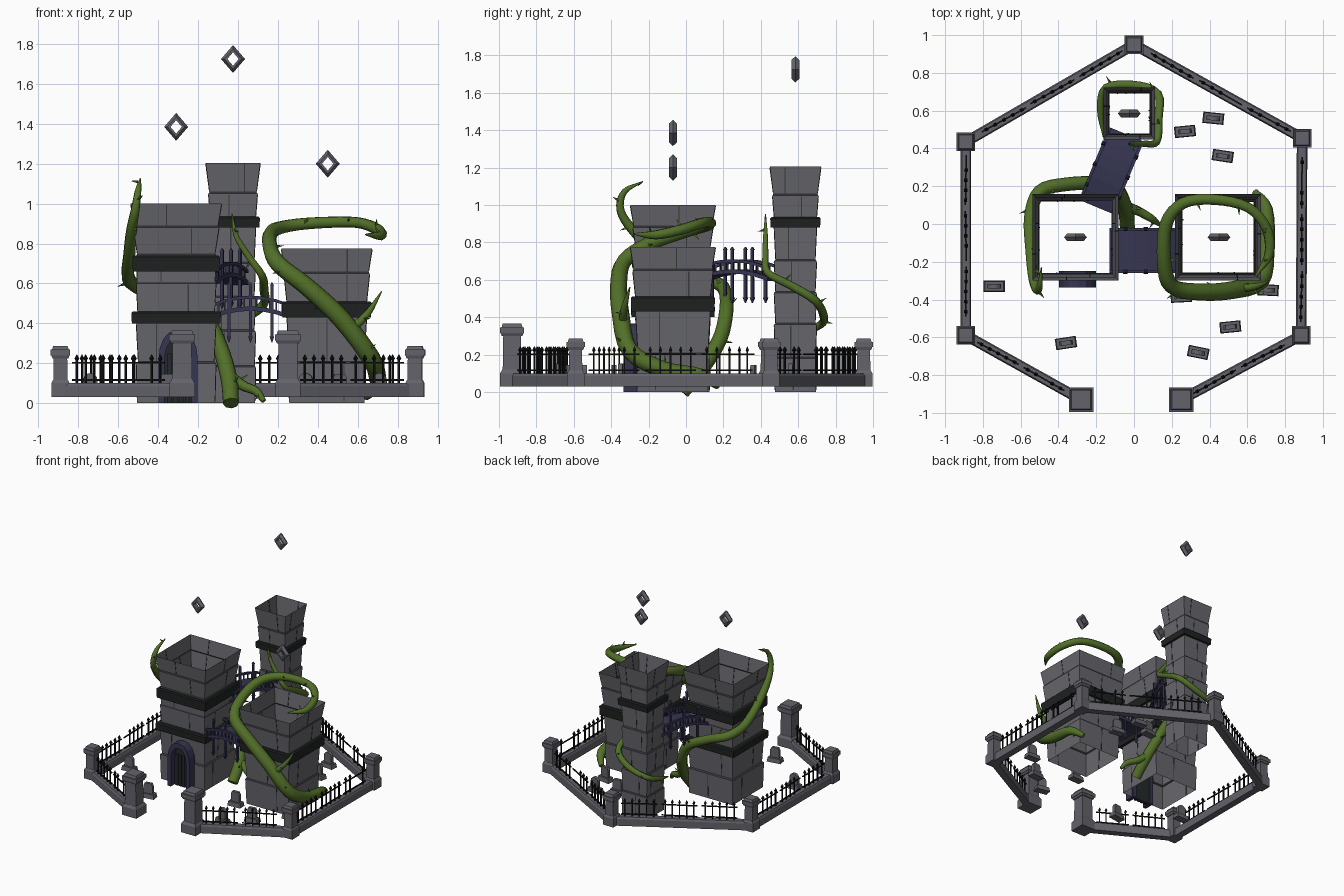
import bpy, bmesh, math, random
from mathutils import Vector, Matrix

if "Cube" in bpy.data.objects:
    bpy.data.objects.remove(bpy.data.objects["Cube"])
random.seed(4)


def material(name, rgb):
    m = bpy.data.materials.new(name)
    m.diffuse_color = (*rgb, 1)
    m.use_nodes = True
    m.node_tree.nodes["Principled BSDF"].inputs["Base Color"].default_value = m.diffuse_color
    return m


STONE = material("tower stone", (0.135, 0.135, 0.152))
WALL = material("wall stone", (0.125, 0.123, 0.145))
JOINT = material("dark joint", (0.045, 0.045, 0.052))
BAND = material("black band", (0.014, 0.016, 0.016))
NAVY = material("navy wood", (0.036, 0.035, 0.082))
IRON = material("iron", (0.007, 0.007, 0.008))
VINE = material("vine green", (0.085, 0.16, 0.022))
DOOR = material("door", (0.018, 0.022, 0.024))


def finish(bm, name, *mats, smooth=False):
    bmesh.ops.recalc_face_normals(bm, faces=bm.faces)
    me = bpy.data.meshes.new(name)
    for f in bm.faces:
        f.smooth = smooth
    bm.to_mesh(me)
    bm.free()
    for m in mats:
        me.materials.append(m)
    ob = bpy.data.objects.new(name, me)
    bpy.context.collection.objects.link(ob)
    return ob


def hexa(bm, low, high, mi=0):
    """Box-like solid from two matching loops."""
    a = [bm.verts.new(p) for p in low]
    b = [bm.verts.new(p) for p in high]
    n = len(a)
    fs = [bm.faces.new(a[::-1]), bm.faces.new(b)]
    fs += [bm.faces.new((a[i], a[(i + 1) % n], b[(i + 1) % n], b[i])) for i in range(n)]
    for f in fs:
        f.material_index = mi


def frustum(bm, x, y, z0, z1, h0, h1=None, rot=0):
    R = Matrix.Rotation(rot, 3, 'Z')
    def loop(h, z):
        return [R @ Vector((sx * h[0], sy * h[1], 0)) + Vector((x, y, z))
                for sx, sy in ((-1, -1), (1, -1), (1, 1), (-1, 1))]
    hexa(bm, loop(h0, z0), loop(h1 or h0, z1))


def square_sweep(bm, cx, cy, prof, closed=False, mat=lambda i: 0):
    rings = [[bm.verts.new((cx + sx * h, cy + sy * h, z))
              for sx, sy in ((-1, -1), (1, -1), (1, 1), (-1, 1))] for h, z in prof]
    for i in range(len(rings) - (0 if closed else 1)):
        a, b = rings[i], rings[(i + 1) % len(rings)]
        for k in range(4):
            f = bm.faces.new((a[k], a[(k + 1) % 4], b[(k + 1) % 4], b[k]))
            f.material_index = mat(i)


# Towers: open flared courses with dark joints, belted with black bands
def tower(name, cx, cy, courses, bands):
    bm = bmesh.new()
    prof = []
    for i, (z0, z1, b, t) in enumerate(courses):
        prof += [(b, z0 + (0.008 if i else 0)), (t, z1)]
    square_sweep(bm, cx, cy, prof, mat=lambda i: i % 2)
    for z0, z1, b, t in courses:                       # upright block joints
        for k in range(4):
            R = Matrix.Rotation(k * math.pi / 2, 3, 'Z')
            u = random.uniform(-0.6, 0.6) * b
            def loop(h, z):
                return [R @ Vector((u + du, -h + d, 0)) + Vector((cx, cy, z))
                        for du, d in ((-.003, -.002), (.003, -.002), (.003, .003), (-.003, .003))]
            hexa(bm, loop(b, z0 + .01), loop(t, z1 - .005), 1)
    finish(bm, name, STONE, JOINT)
    bm = bmesh.new()
    for z0, z1, inner, outer in bands:
        square_sweep(bm, cx, cy, [(inner, z0), (outer, z0), (outer + .003, z1 - .008),
                                  (outer - .005, z1), (inner, z1)], closed=True)
    finish(bm, name + "_bands", BAND)


tower("left_tower", -.31, -.07, [(0, .2, .195, .2), (.2, .4, .19, .2), (.4, .6, .19, .2),
      (.6, .74, .195, .2), (.74, .88, .195, .215), (.88, 1.0, .21, .228)],
      [(.40, .46, .19, .222), (.66, .74, .195, .217)])
tower("right_tower", .445, -.07, [(0, .2, .188, .195), (.2, .43, .187, .2), (.43, .65, .193, .215),
      (.65, .775, .21, .228)], [(.43, .51, .19, .222)])
tower("back_tower", -.025, .585, [(0, .18, .11, .114), (.18, .36, .108, .114), (.36, .53, .106, .114),
      (.53, .7, .106, .114), (.7, .9, .106, .115), (.9, 1.05, .112, .123), (1.05, 1.205, .118, .137)],
      [(.88, .935, .108, .132)])

# Floating hollow diamonds
for i, (x, y, z) in enumerate([(-.025, .585, 1.725), (-.31, -.07, 1.385), (.45, -.07, 1.2)]):
    bm = bmesh.new()
    sect = [(1, 0), (.72, -.021), (.48, -.021), (.48, .021), (.72, .021)]
    rings = [[bm.verts.new((x + .06 * r * math.cos(a), y + d, z + .07 * r * math.sin(a)))
              for r, d in sect] for a in [k * math.pi / 2 for k in range(4)]]
    for k in range(4):
        a, b = rings[k], rings[(k + 1) % 4]
        for j in range(5):
            bm.faces.new((a[j], a[(j + 1) % 5], b[(j + 1) % 5], b[j]))
    finish(bm, f"floating_diamond_{i + 1}", WALL)

# Boundary: low wall, pillars, iron fence with gaps
corners = [(.25, -.93), (.885, -.59), (.89, .455), (0, .95), (-.89, .435), (-.89, -.59), (-.28, -.93)]
wall, pil, iron = bmesh.new(), bmesh.new(), bmesh.new()
for i, (x, y) in enumerate(corners):
    if i in (0, 6):
        steps = [(.03, .10, .064, .064), (.10, .12, .064, .052), (.12, .30, .05, .047),
                 (.30, .315, .055, .062), (.315, .345, .065, .065), (.345, .365, .056, .05)]
    else:
        steps = [(.03, .10, .046, .046), (.10, .115, .046, .038), (.115, .225, .036, .034),
                 (.225, .24, .04, .046), (.24, .268, .049, .049), (.268, .287, .042, .036)]
    for z0, z1, a, b in steps:
        frustum(pil, x, y, z0, z1, (a, a), (b, b))
for a, b in zip(corners, corners[1:]):
    a, b = Vector((*a, 0)), Vector((*b, 0))
    d = b - a
    L, ang = d.length, math.atan2(d.y, d.x)
    m = (a + b) / 2
    frustum(wall, m.x, m.y, .03, .085, (L / 2, .028), rot=ang)
    frustum(wall, m.x, m.y, .085, .10, (L / 2, .028), (L / 2, .021), rot=ang)
    n = 2 if L < .9 else 3                              # iron panels per side
    for p in range(n):
        s0, s1 = .07 + (L - .14) * p / n, .07 + (L - .14) * (p + 1) / n - .03
        pm = a + d.normalized() * (s0 + s1) / 2
        yaw = ang + random.uniform(-.025, .025)
        ax = Vector((math.cos(yaw), math.sin(yaw), 0))
        for z in (.112, .198):
            frustum(iron, pm.x, pm.y, z, z + .008, ((s1 - s0) / 2, .004), rot=yaw)
        count = max(3, round((s1 - s0) / .052))
        for k in range(count):
            if random.random() < .1:
                continue
            q = pm + ax * (s1 - s0) * ((k + .5) / count - .5)
            frustum(iron, q.x, q.y, .10, .218, (.0045, .0045), rot=yaw)
            frustum(iron, q.x, q.y, .214, .223, (.004, .004), (.009, .009), yaw)
            frustum(iron, q.x, q.y, .223, .244, (.009, .009), (.001, .001), yaw)
finish(wall, "boundary_wall", WALL)
finish(pil, "pillars", WALL)
finish(iron, "iron_fence", IRON)

# Arched bridges with railings
def bridge(name, p0, p1, half, z):
    bm = bmesh.new()
    a, b = Vector((*p0, 0)), Vector((*p1, 0))
    d = (b - a).normalized()
    side = Vector((-d.y, d.x, 0))
    ang = math.atan2(d.y, d.x)
    def at(t, off, dz):
        return a.lerp(b, t) + side * off + Vector((0, 0, z + .04 * (1 - (2 * t - 1) ** 2) + dz))
    def strip(o0, o1, lo, hi, n=6):
        for i in range(n):
            hexa(bm, *[[at(t, o0, lo), at(t, o1, lo), at(t, o1, hi), at(t, o0, hi)]
                       for t in (i / n, (i + 1) / n)])
    strip(-half, half, -.012, .01)
    for s in (-1, 1):
        o = s * (half - .008)
        strip(o - .008, o + .008, .048, .064)
        for i in range(1, 12):
            q = at(i / 12, o, 0)
            frustum(bm, q.x, q.y, q.z, q.z + .05, (.004, .004), rot=ang)
        for t in (.22, .5, .78):                        # tall pointed posts
            q = at(t, o, 0)
            frustum(bm, q.x, q.y, z - .1, z + .155, (.008, .008), (.007, .007), ang)
            frustum(bm, q.x, q.y, z - .13, z - .1, (.002, .002), (.012, .012), ang)
            frustum(bm, q.x, q.y, z + .155, z + .17, (.01, .01), (.003, .003), ang)
    finish(bm, name, NAVY)


bridge("low_bridge", (-.13, -.14), (.255, -.14), .12, .435)
bridge("high_bridge", (-.2, .09), (-.04, .475), .10, .605)

# Pointed door in the left tower
def arch(w, spring, peak, y):
    side = [(w * math.cos(t * math.pi / 2) ** .8, spring + (peak - spring) * math.sin(t * math.pi / 2))
            for t in (0, .25, .5, .75)]
    pts = [(w, 0)] + side + [(0, peak)] + [(-x, z) for x, z in side[::-1]] + [(-w, 0)]
    return [Vector((-.3 + x, y, z)) for x, z in pts]


bm = bmesh.new()
o0, o1, i0, i1 = (arch(.098, .22, .365, -.335), arch(.098, .22, .365, -.25),
                  arch(.068, .21, .325, -.335), arch(.068, .21, .325, -.25))
for k in range(len(o0) - 1):
    hexa(bm, [o0[k], o0[k + 1], i0[k + 1], i0[k]], [o1[k], o1[k + 1], i1[k + 1], i1[k]])
finish(bm, "door_frame", NAVY)
bm = bmesh.new()
hexa(bm, arch(.068, .21, .325, -.285), arch(.068, .21, .325, -.26))
for x in (-.045, -.015, .015, .045):
    frustum(bm, -.3 + x, -.288, 0, .25, (.011, .005))
finish(bm, "door", DOOR)

# Gravestones
graves = [(.27, .49, .1), (.42, .56, -.1), (.47, .36, -.15), (-.74, -.33, 0), (-.36, -.63, .15),
          (.34, -.68, -.2), (.51, -.545, .1), (.71, -.35, -.05), (.25, -.385, .05)]
for i, (x, y, r) in enumerate(graves):
    bm = bmesh.new()
    frustum(bm, x, y, .03, .065, (.056, .03), (.05, .026), r)
    R = Matrix.Rotation(r, 3, 'Z')
    if i % 2:
        top = [(.036 * math.cos(k * math.pi / 6), .115 + .036 * math.sin(k * math.pi / 6)) for k in range(7)]
    else:
        top = [(.036, .125), (.026, .145), (-.026, .145), (-.036, .125)]
    out = [(.036, .06)] + top + [(-.036, .06)]
    hexa(bm, *[[R @ Vector((u, d, 0)) + Vector((x, y, z)) for u, z in out] for d in (-.012, .012)])
    finish(bm, f"gravestone_{i + 1}", WALL)

# Thorny vines: tapered tubes along smooth paths of (x, y, z, radius)
def vine(name, pts, thorn_step=7):
    bm = bmesh.new()
    P = [Vector(p) for p in pts]
    P = [P[0] * 2 - P[1]] + P + [P[-1] * 2 - P[-2]]
    path = []
    for i in range(1, len(P) - 2):
        a, b, c, d = P[i - 1:i + 3]
        for t in [k / 4 for k in range(4)]:
            path.append(.5 * (2 * b + (c - a) * t + (2 * a - 5 * b + 4 * c - d) * t * t
                              + (3 * b - a - 3 * c + d) * t ** 3))
    path.append(P[-2])
    rings, nrm = [], Vector((.31, .2, .9))
    for i, q in enumerate(path):
        tan = (path[min(i + 1, len(path) - 1)] - path[max(i - 1, 0)]).xyz.normalized()
        nrm = (nrm - tan * nrm.dot(tan)).normalized()
        bi = tan.cross(nrm)
        dirs = [nrm * math.cos(k * math.pi / 4) + bi * math.sin(k * math.pi / 4) for k in range(8)]
        rings.append([bm.verts.new(q.xyz + v * max(q.w, .002)) for v in dirs])
        if i % thorn_step == 3:
            v = random.choice(dirs)
            r = max(q.w, .012)
            s = tan.cross(v)
            base = [q.xyz + v * r * .85 + (tan * math.cos(k * 2.094) + s * math.sin(k * 2.094)) * .01
                    for k in range(3)]
            tip = q.xyz + v * (r + .035) + tan * .015
            hexa(bm, base, [tip + (p - q.xyz) * .01 for p in base])
    for a, b in zip(rings, rings[1:]):
        for k in range(8):
            bm.faces.new((a[k], a[(k + 1) % 8], b[(k + 1) % 8], b[k]))
    bm.faces.new(rings[0])
    bm.faces.new(rings[-1])
    ob = finish(bm, name, VINE)
    bpy.context.view_layer.objects.active = ob
    ob.select_set(True)
    bpy.ops.object.shade_smooth_by_angle(angle=math.radians(50))
    ob.select_set(False)


vine("right_vine", [(.64, .17, .03, .018), (.70, .08, .09, .035), (.70, -.12, .12, .045), (.67, -.3, .22, .047),
     (.52, -.35, .42, .047), (.35, -.36, .58, .045), (.2, -.33, .70, .042), (.16, -.2, .79, .038),
     (.17, 0, .86, .035), (.26, .11, .89, .032), (.42, .13, .905, .03), (.6, .09, .905, .028),
     (.7, -.02, .87, .028), (.715, -.16, .84, .025), (.64, -.28, .845, .004)], 5)
vine("right_vine_branch", [(.57, -.34, .37, .024), (.65, -.33, .45, .018), (.72, -.3, .56, .003)])
vine("left_vine", [(-.035, -.02, 0, .04), (-.045, .08, .12, .042), (-.09, .18, .28, .04), (-.17, .215, .43, .038),
     (-.36, .21, .53, .036), (-.5, .17, .58, .036), (-.55, .03, .63, .034), (-.545, -.15, .74, .031),
     (-.535, -.28, .86, .027), (-.515, -.35, .97, .022), (-.50, -.33, 1.07, .016), (-.49, -.23, 1.125, .003)], 5)
vine("left_vine_branch", [(-.06, .1, .15, .03), (.02, .07, .09, .026), (.09, .03, .06, .022), (.13, 0, .01, .012)])
vine("back_vine", [(-.03, .425, .95, .003), (-.01, .425, .84, .013), (.05, .425, .74, .017), (.12, .435, .64, .02),
     (.13, .56, .57, .022), (.125, .69, .49, .023), (.0, .735, .41, .023), (-.15, .72, .36, .021),
     (-.178, .6, .31, .018), (-.16, .46, .27, .005)], 6)
